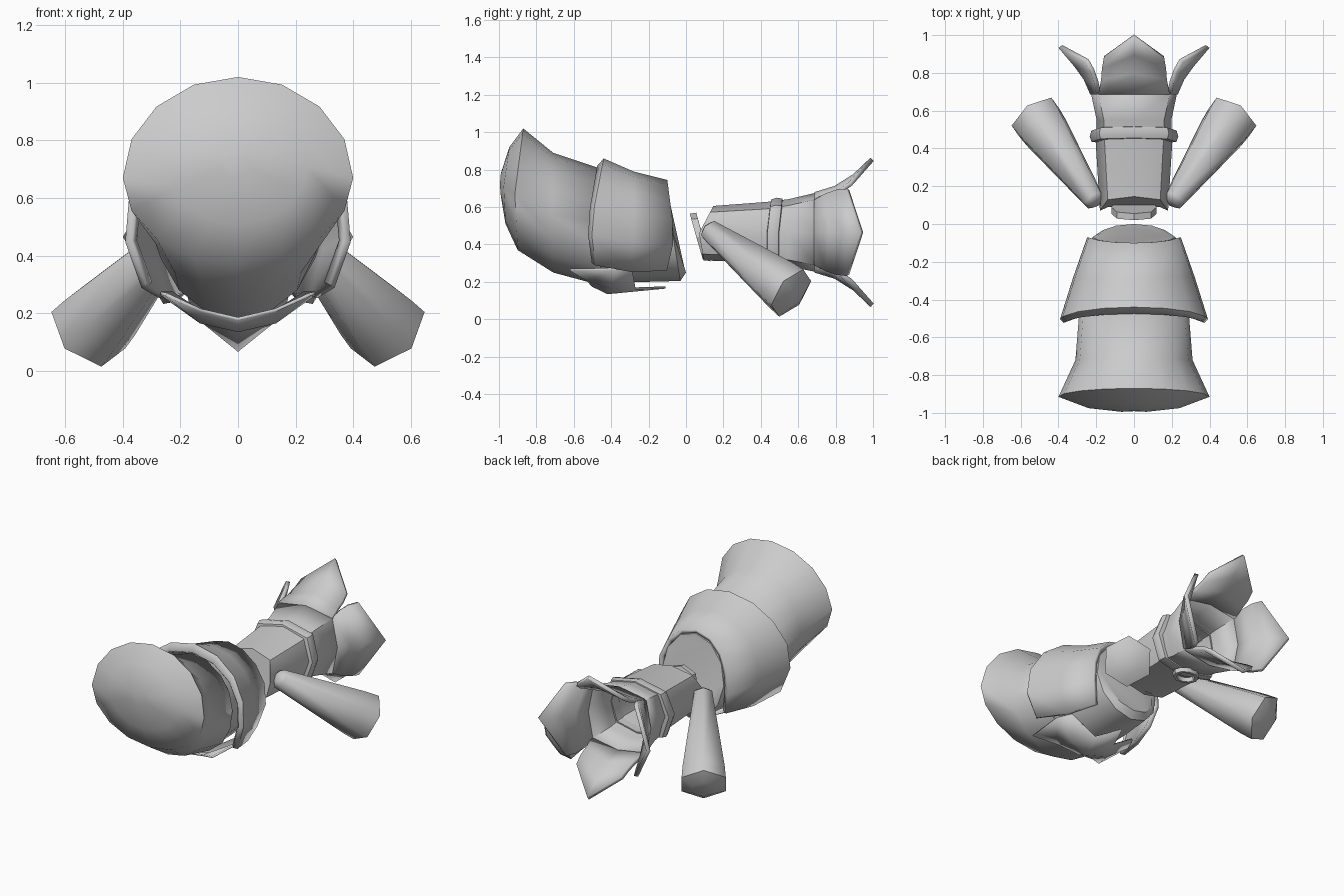
import bpy, bmesh, math
from mathutils import Vector, Matrix

if "Cube" in bpy.data.objects:
    bpy.data.objects.remove(bpy.data.objects["Cube"])


def finish(name, bm, angle=40, thick=0.0):
    bmesh.ops.recalc_face_normals(bm, faces=bm.faces)
    me = bpy.data.meshes.new(name)
    bm.to_mesh(me)
    bm.free()
    ob = bpy.data.objects.new(name, me)
    bpy.context.collection.objects.link(ob)
    if thick:
        m = ob.modifiers.new("thickness", 'SOLIDIFY')
        m.thickness = abs(thick)
        m.offset = -1 if thick > 0 else 0
    bpy.ops.object.select_all(action='DESELECT')
    ob.select_set(True)
    bpy.context.view_layer.objects.active = ob
    bpy.ops.object.shade_smooth_by_angle(angle=math.radians(angle))
    return ob


def ring(hw, top, mid, bot, n=12, p=1.0, start=0.0, end=360.0):
    """Egg-shaped section; top, mid and bot are (y, z)."""
    pts = []
    closed = end - start >= 360
    for i in range(n if closed else n + 1):
        t = math.radians(start + (end - start) * i / n)
        s, c = round(math.sin(t), 6), round(math.cos(t), 6)
        s = math.copysign(abs(s) ** p, s)
        c = math.copysign(abs(c) ** p, c)
        far = top if c > 0 else bot
        k = abs(c)
        pts.append(Vector((hw * s, mid[0] + (far[0] - mid[0]) * k,
                           mid[1] + (far[1] - mid[1]) * k)))
    return pts


def loft(bm, rings, closed=True, cap_start=False, cap_end=False, loop=False):
    vs = [[bm.verts.new(p) for p in r] for r in rings]
    n = len(vs[0])
    pairs = list(zip(vs, vs[1:])) + ([(vs[-1], vs[0])] if loop else [])
    for a, b in pairs:
        for i in range(n if closed else n - 1):
            j = (i + 1) % n
            bm.faces.new((a[i], a[j], b[j], b[i]))
    if cap_start:
        bm.faces.new(vs[0])
    if cap_end:
        bm.faces.new(vs[-1])


# Tall hat with a domed crown
bm = bmesh.new()
loft(bm, [ring(0.06, (-0.99, 0.78), (-0.995, 0.72), (-0.99, 0.66), 16),
          ring(0.24, (-0.945, 0.92), (-0.975, 0.71), (-0.965, 0.51), 16),
          ring(0.40, (-0.87, 1.02), (-0.915, 0.67), (-0.90, 0.37), 16),
          ring(0.31, (-0.71, 0.89), (-0.72, 0.56), (-0.71, 0.25), 16),
          ring(0.29, (-0.47, 0.81), (-0.47, 0.52), (-0.45, 0.18), 16)],
     cap_start=True, cap_end=True)
finish("hat", bm, 85)

# Head with the chin pushed toward the body
bm = bmesh.new()
loft(bm, [ring(0.28, (-0.48, 0.79), (-0.48, 0.5), (-0.48, 0.2)),
          ring(0.26, (-0.28, 0.76), (-0.28, 0.48), (-0.22, 0.2)),
          ring(0.22, (-0.10, 0.72), (-0.07, 0.45), (-0.03, 0.205)),
          ring(0.19, (-0.10, 0.70), (-0.065, 0.45), (0.0, 0.25))],
     cap_start=True, cap_end=True)
finish("head", bm)

# Hair wraps the back and sides of the head
bm = bmesh.new()
loft(bm, [ring(r[0], *r[1:], n=10, start=-122, end=122) for r in (
    (0.375, (-0.475, 0.82), (-0.53, 0.5), (-0.48, 0.12)),
    (0.395, (-0.44, 0.86), (-0.51, 0.5), (-0.46, 0.1)),
    (0.325, (-0.28, 0.79), (-0.28, 0.47), (-0.3, 0.06)),
    (0.25, (-0.10, 0.745), (-0.06, 0.44), (-0.14, 0.1)))], closed=False)
finish("hair", bm, thick=0.03)

# Pointed fringe over the face
bm = bmesh.new()
rows = [[(0, -0.5, 0.18), (0.13, -0.53, 0.21), (0.25, -0.62, 0.265)],
        [(0, -0.42, 0.14), (0.13, -0.40, 0.17), (0.27, -0.38, 0.27)],
        [(0, -0.11, 0.17), (0.07, -0.27, 0.165), (0.23, -0.29, 0.27)]]
loft(bm, [[Vector((-x, y, z)) for x, y, z in r[:0:-1]] + [Vector(q) for q in r]
          for r in rows], closed=False)
finish("fringe", bm, thick=-0.012)

# Tilted collar
bm = bmesh.new()
loft(bm, [ring(0.12, (0.02, 0.565), (0.055, 0.44), (0.09, 0.32), 8, 0.8),
          ring(0.12, (0.055, 0.57), (0.09, 0.44), (0.13, 0.31), 8, 0.8)],
     cap_start=True, cap_end=True)
finish("collar", bm, 30)

# Robe body, open at the hem
bm = bmesh.new()
loft(bm, [ring(0.175, (0.15, 0.60), (0.075, 0.46), (0.10, 0.32), 8, 0.75),
          ring(0.195, (0.43, 0.62), (0.43, 0.465), (0.43, 0.31), 8, 0.75),
          ring(0.190, (0.55, 0.635), (0.55, 0.465), (0.55, 0.29), 8, 0.6),
          ring(0.222, (0.70, 0.67), (0.70, 0.465), (0.70, 0.26), 8, 0.5)],
     cap_start=True)
finish("robe", bm, 50, thick=-0.015)

# Four flared, pointed hem flaps continuing the robe around its axis
# (rows: centre y, corner y, centre radius, corner radius, half width)
tall = ((0.69, 0.69, 0.203, 0.172, 0.187), (0.80, 0.77, 0.237, 0.200, 0.172),
        (0.90, 0.83, 0.300, 0.225, 0.168), (0.995, 0.88, 0.390, 0.260, 0.160))
wide = ((0.69, 0.69, 0.220, 0.187, 0.172), (0.77, 0.75, 0.255, 0.200, 0.205),
        (0.84, 0.81, 0.305, 0.220, 0.225), (0.94, 0.865, 0.390, 0.250, 0.230))
for k, name in enumerate(("back_flap", "right_flap", "front_flap", "left_flap")):
    bm = bmesh.new()
    loft(bm, [[Vector((-w, ye, re)), Vector((0, y, r)), Vector((w, ye, re))]
              for y, ye, r, re, w in (wide if k % 2 else tall)], closed=False)
    bm.transform(Matrix.Translation((0, 0, 0.465)) @
                 Matrix.Rotation(k * math.pi / 2, 4, 'Y'))
    finish(name, bm, 50, thick=-0.025)

# Belt
bm = bmesh.new()
loft(bm, [ring(hw, (y + 0.01, 0.465 + h), (y - 0.01, 0.465),
               (y - 0.01, 0.465 - h), 8, 0.7)
          for hw, y, h in ((0.18, 0.44, 0.15), (0.225, 0.445, 0.175),
                           (0.235, 0.475, 0.185), (0.225, 0.505, 0.18),
                           (0.18, 0.51, 0.15))], loop=True)
finish("belt", bm)

# Round buckle on the front of the belt
bm = bmesh.new()
buckle = []
for i in range(10):
    a = 2 * math.pi * i / 10
    buckle.append([Vector((r * 1.2 * math.cos(a), 0.47 + r * math.sin(a), z))
                   for r, z in ((0.07, 0.29), (0.065, 0.265),
                                (0.048, 0.265), (0.042, 0.29))])
loft(bm, buckle, loop=True)
finish("buckle", bm)

# Six-sided sleeves with a shallow end
for s, name in ((1, "right_arm"), (-1, "left_arm")):
    a, b = Vector((0.21 * s, 0.125, 0.475)), Vector((0.525 * s, 0.57, 0.135))
    d = (b - a).normalized()
    u = d.cross(Vector((0, 0, 1))).normalized()
    v = d.cross(u)
    bm = bmesh.new()
    loft(bm, [[a + d * t + (u * math.cos(q) + v * math.sin(q)) * r
               for q in (math.pi * (i + 0.5) / 3 for i in range(6))]
              for t, r in ((-0.02, 0.035), (0.0, 0.06), (0.55, 0.142),
                           (0.632, 0.149), (0.665, 0.08))],
         cap_start=True, cap_end=True)
    finish(name, bm, 62)
